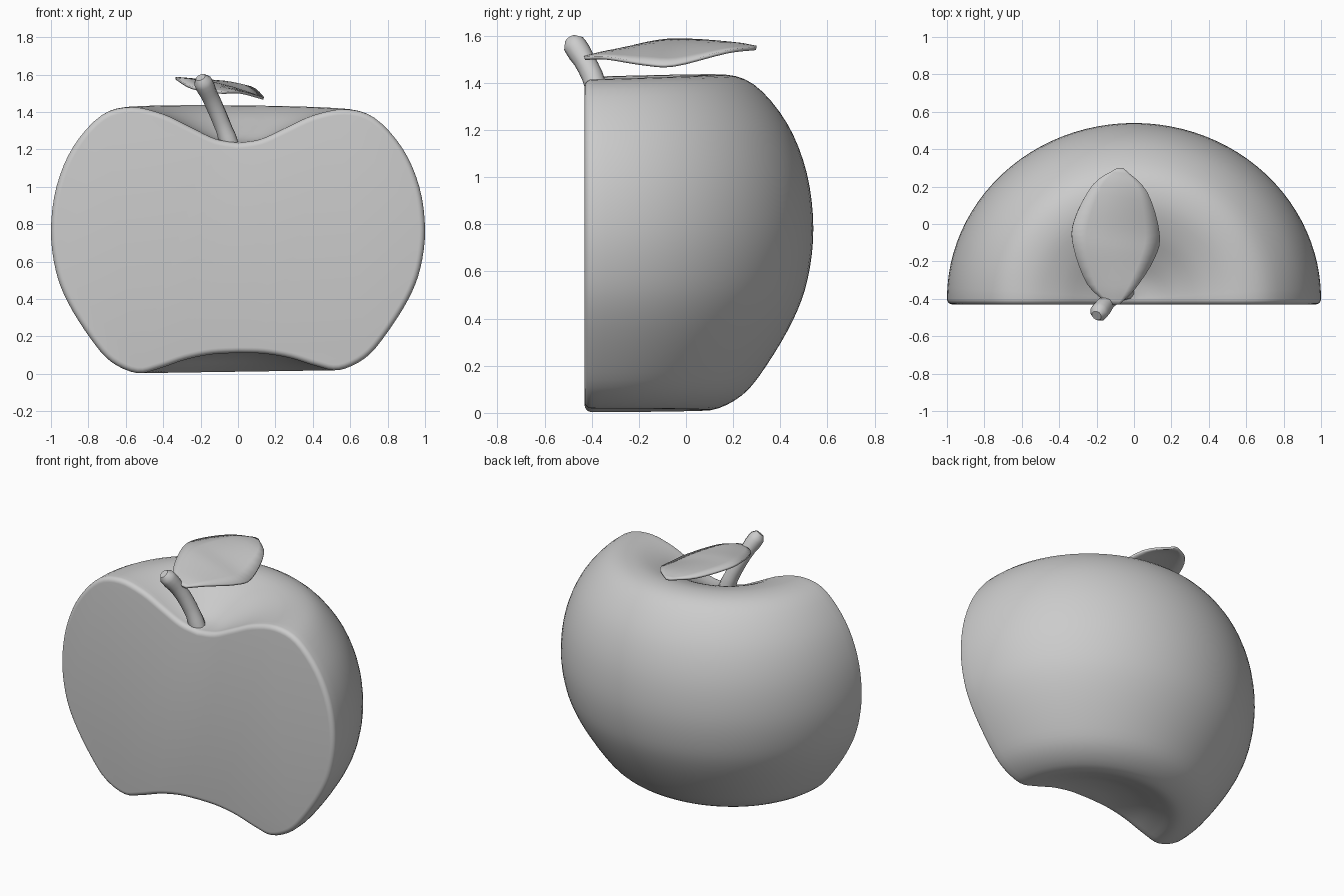
import bpy, bmesh, math
from mathutils import Vector

if "Cube" in bpy.data.objects:
    bpy.data.objects.remove(bpy.data.objects["Cube"])


def spline(pts, n):
    """Catmull-Rom through pts, n samples per span."""
    p = [Vector(q) for q in pts]
    p = [2 * p[0] - p[1]] + p + [2 * p[-1] - p[-2]]
    out = []
    for i in range(1, len(p) - 2):
        a, b, c, d = p[i - 1:i + 3]
        for k in range(n):
            t = k / n
            out.append(0.5 * (2 * b + (c - a) * t + (2 * a - 5 * b + 4 * c - d) * t ** 2
                              + (3 * b - a - 3 * c + d) * t ** 3))
    return out + [p[-2]]


def finish(bm, name, smooth=True):
    bmesh.ops.recalc_face_normals(bm, faces=bm.faces[:])
    me = bpy.data.meshes.new(name)
    bm.to_mesh(me)
    bm.free()
    ob = bpy.data.objects.new(name, me)
    bpy.context.collection.objects.link(ob)
    bpy.context.view_layer.objects.active = ob
    ob.select_set(True)
    if smooth:
        bpy.ops.object.shade_smooth_by_angle(angle=math.radians(40))
    ob.select_set(False)
    return ob


# Halved apple body: profile swept half a turn, then a rounded rim and flat cut face
FRONT, ROUND = -0.43, 0.03
AXIS = FRONT + ROUND
profile = spline([(0, 1.235), (0.12, 1.255), (0.25, 1.315), (0.4, 1.385), (0.57, 1.42),
                  (0.73, 1.375), (0.88, 1.21), (0.97, 1.0), (1.0, 0.77), (0.975, 0.56),
                  (0.91, 0.39), (0.79, 0.2), (0.68, 0.075), (0.54, 0.012), (0.42, 0.035),
                  (0.28, 0.08), (0.14, 0.106), (0, 0.112)], 4)


def body_point(r, z, a):
    x, y = r * math.cos(a), 0.94 * r * math.sin(a)
    z += 0.015 * x * (1 - z / 0.85) + 0.02 * y * z
    return Vector((x, AXIS + y, z))


bm = bmesh.new()
STEPS = 48
top = bm.verts.new(body_point(0, profile[0].y, 0))
bottom = bm.verts.new(body_point(0, profile[-1].y, 0))
arcs = []
for s in range(STEPS + 1):
    a = math.pi * s / STEPS
    arcs.append([top] + [bm.verts.new(body_point(q.x, q.y, a)) for q in profile[1:-1]] + [bottom])
for A, B in zip(arcs, arcs[1:]):
    for i in range(len(A) - 1):
        bm.faces.new(list(dict.fromkeys((A[i], A[i + 1], B[i + 1], B[i]))))

outline = arcs[0] + arcs[-1][-2:0:-1]
n = len(outline)
base = [v.co.copy() for v in outline]
ring = outline
for k in range(1, 6):
    t = math.pi / 2 * k / 5
    new = []
    for i, c in enumerate(base):
        d = base[(i + 1) % n] - base[i - 1]
        inward = Vector((d.z, 0, -d.x)).normalized()
        inward = inward if inward.dot(Vector((0, 0, 0.7)) - Vector((c.x * 0, 0, c.z))) > 0 or abs(c.z - 0.7) < 0.5 else -inward
        if abs(c.z - 0.7) < 0.5 and inward.x * c.x > 0:
            inward = -inward
        new.append(bm.verts.new(c + inward * ROUND * (1 - math.cos(t)) - Vector((0, ROUND * math.sin(t), 0))))
    for i in range(n):
        j = (i + 1) % n
        bm.faces.new((ring[i], ring[j], new[j], new[i]))
    ring = new
bm.faces.new(ring)
finish(bm, "apple_half")

# Stem: tapered tube along a bent path
path = spline([(-0.035, -0.355, 1.2), (-0.075, -0.365, 1.31), (-0.125, -0.398, 1.43),
               (-0.17, -0.45, 1.525), (-0.2, -0.49, 1.585)], 3)
radii = [0.05] * 3 + [0.046] * 6 + [0.05] * 2 + [0.048, 0.028]
bm = bmesh.new()
rings = []
for i, c in enumerate(path):
    d = path[min(i + 1, len(path) - 1)] - path[max(i - 1, 0)]
    u = d.cross(Vector((1, 0, 0))).normalized()
    w = d.cross(u).normalized()
    rings.append([bm.verts.new(c + radii[i] * (math.cos(a) * u + math.sin(a) * w))
                  for a in [math.tau * k / 10 for k in range(10)]])
for A, B in zip(rings, rings[1:]):
    for k in range(10):
        bm.faces.new((A[k], A[(k + 1) % 10], B[(k + 1) % 10], B[k]))
bm.faces.new(rings[0])
bm.faces.new(rings[-1])
finish(bm, "stem")

# Leaf: curved sheet between a high left edge and a wavy right edge
left = spline([(-0.13, -0.43, 1.505), (-0.25, -0.32, 1.53), (-0.325, -0.12, 1.575),
               (-0.32, 0.02, 1.58), (-0.22, 0.21, 1.565), (-0.09, 0.298, 1.55)], 4)
right = spline([(-0.08, -0.43, 1.503), (0.01, -0.34, 1.505), (0.11, -0.18, 1.48),
                (0.135, -0.05, 1.475), (0.07, 0.17, 1.53), (-0.06, 0.298, 1.545)], 4)
bm = bmesh.new()
rows = []
for L, R in zip(left, right):
    bulge = 0.02 * min(1, (R - L).length / 0.45)
    rows.append([bm.verts.new(L.lerp(R, k / 6) + Vector((0, 0, bulge * math.sin(math.pi * k / 6))))
                 for k in range(7)])
for A, B in zip(rows, rows[1:]):
    for k in range(6):
        bm.faces.new((A[k], A[k + 1], B[k + 1], B[k]))
leaf = finish(bm, "leaf")
mod = leaf.modifiers.new("thickness", 'SOLIDIFY')
mod.thickness = 0.014
mod.offset = 0
